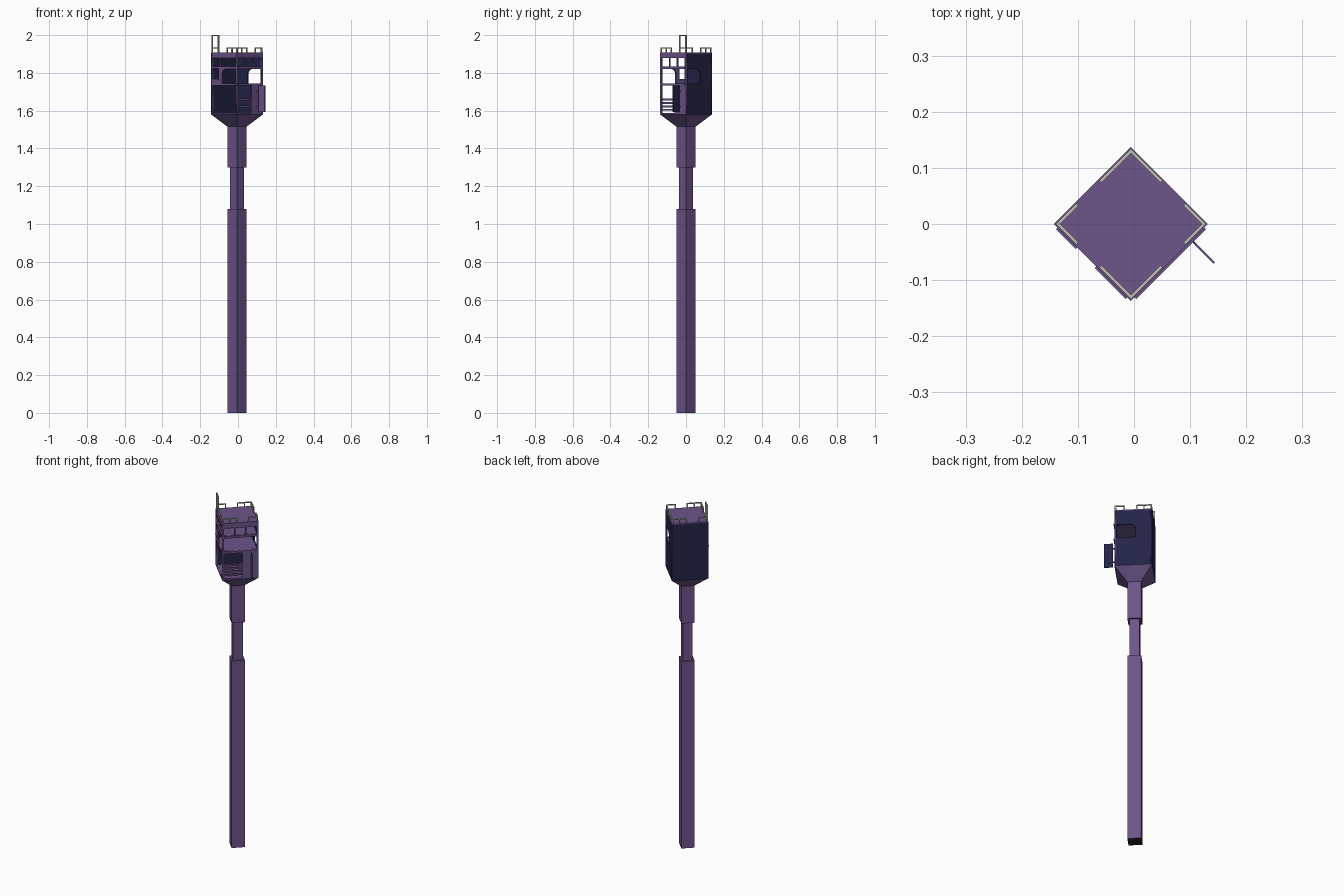
import bpy, bmesh, math
from mathutils import Matrix, Vector

if "Cube" in bpy.data.objects:
    bpy.data.objects.remove(bpy.data.objects["Cube"])

# Whole tower is built square to the axes, then turned 45 degrees
ROOT = Matrix.Translation((-0.0055, 0, 0)) @ Matrix.Rotation(math.radians(45), 4, 'Z')
H, T = 0.097, 0.007        # cabin half width, wall thickness


def material(name, rgb):
    m = bpy.data.materials.new(name)
    m.diffuse_color = (*rgb, 1)
    m.use_nodes = True
    m.node_tree.nodes["Principled BSDF"].inputs["Base Color"].default_value = m.diffuse_color
    return m


PURPLE = material("purple_paint", (0.150, 0.089, 0.255))
NAVY = material("navy_metal", (0.017, 0.018, 0.064))
GREY = material("pale_grey_rail", (0.52, 0.52, 0.45))
DARK = material("dark_underside", (0.02, 0.02, 0.025))


def add(name, mesh, mats, rule=None):
    mesh.transform(ROOT)
    for m in mats:
        mesh.materials.append(m)
    if rule:
        for p in mesh.polygons:
            p.material_index = rule(p)
    ob = bpy.data.objects.new(name, mesh)
    bpy.context.collection.objects.link(ob)
    return ob


def boxes(name, specs, mats, rule=None, top=None):
    """Join axis-aligned boxes given as (min corner, max corner); top scales the upper end."""
    bm = bmesh.new()
    for lo, hi in specs:
        lo, hi = Vector(lo), Vector(hi)
        mat = Matrix.Translation((lo + hi) / 2) @ Matrix.Diagonal((*(hi - lo), 1))
        for v in bmesh.ops.create_cube(bm, size=1, matrix=mat)['verts']:
            if top and v.co.z > (lo.z + hi.z) / 2:
                v.co.x *= top
                v.co.y *= top
    mesh = bpy.data.meshes.new(name)
    bm.to_mesh(mesh)
    bm.free()
    return add(name, mesh, mats, rule)


def block(name, half, z0, z1, mat, top=None, rule=None):
    mats = mat if isinstance(mat, list) else [mat]
    return boxes(name, [((-half, -half, z0), (half, half, z1))], mats, rule, top)


def rect(a0, a1, z0, z1):
    return [(a0, z0), (a1, z0), (a1, z1), (a0, z1)]


def arch(a0, a1, z0, z1, r, side):
    """Opening with one rounded upper corner (side = +1 for the a1 end, -1 for the a0 end)."""
    pts = [(a0, z0), (a1, z0)]
    arc = [math.pi / 2 * i / 8 for i in range(9)]
    if side > 0:
        pts += [(a1 - r + r * math.cos(t), z1 - r + r * math.sin(t)) for t in arc]
        pts.append((a0, z1))
    else:
        pts.append((a1, z1))
        pts += [(a0 + r - r * math.sin(t), z1 - r + r * math.cos(t)) for t in arc]
    return pts


def wall(name, turn, half, holes, mat):
    """Upright plate with cut openings; turn is the angle from the main face."""
    cu = bpy.data.curves.new(name, 'CURVE')
    cu.dimensions, cu.fill_mode, cu.extrude = '2D', 'BOTH', T / 2
    for pts in [rect(-half, half, 1.58, 1.902)] + holes:
        sp = cu.splines.new('POLY')
        sp.points.add(len(pts) - 1)
        for p, (a, z) in zip(sp.points, pts):
            p.co = (a, z, 0, 1)
        sp.use_cyclic_u = True
    tmp = bpy.data.objects.new(name + "_outline", cu)
    bpy.context.collection.objects.link(tmp)
    dg = bpy.context.evaluated_depsgraph_get()
    mesh = bpy.data.meshes.new_from_object(tmp.evaluated_get(dg))
    bpy.data.objects.remove(tmp)
    mesh.materials.clear()
    mesh.transform(Matrix.Rotation(math.radians(turn), 4, 'Z')
                   @ Matrix.Translation((0, -H + T / 2, 0))
                   @ Matrix.Rotation(math.pi / 2, 4, 'X'))
    return add(name, mesh, [mat])


# Telescoping column and flared support
block("lower_column", 0.0355, 0, 1.08, [PURPLE, DARK], rule=lambda p: int(p.normal.z < -0.5))
block("middle_column", 0.0262, 1.08, 1.30, PURPLE)
block("upper_column", 0.0355, 1.30, 1.52, PURPLE)
block("flared_support", 0.0355, 1.515, 1.58, PURPLE, top=H / 0.0355)

# Cabin walls: two open purple sides, two navy sides
strip = [rect(-0.086 + 0.059 * i, -0.032 + 0.059 * i, 1.835, 1.878) for i in range(3)]
wall("main_wall", 0, H, strip + [rect(-0.087, 0.087, 1.745, 1.82),
                                 rect(-0.087, 0.012, 1.588, 1.732)], PURPLE)
wall("left_wall", -90, H - T, strip + [arch(-0.016, 0.087, 1.745, 1.82, 0.03, -1),
                                       rect(-0.087, -0.04, 1.768, 1.823),
                                       rect(-0.087, 0.087, 1.588, 1.732)], PURPLE)
wall("right_wall", 90, H - T, [arch(-0.087, 0.012, 1.745, 1.82, 0.03, 1)], NAVY)
wall("back_wall", 180, H, [], NAVY)

# Floors and roof
block("cabin_floor", H - T, 1.58, 1.586, PURPLE)
block("upper_deck", H - T, 1.734, 1.743, PURPLE)
block("window_deck", H - T, 1.823, 1.832, PURPLE)
block("roof", H, 1.902, 1.907, PURPLE)

# Proud sills on the two open sides
E = H + 0.004
boxes("front_sills", [((-0.088, -E, 1.733), (0.088, -H, 1.744)),
                      ((-0.088, -E, 1.822), (0.088, -H, 1.833))], [PURPLE])
boxes("left_sills", [((-E, -0.088, 1.733), (-H, -0.010, 1.744)),
                     ((-E, 0.038, 1.760), (-H, 0.088, 1.768))], [PURPLE])

# Slatted bench inside the lower doorway
boxes("bench_slats", [((-0.085, -0.090, 1.60 + 0.018 * i), (0.010, -0.082, 1.61 + 0.018 * i))
                      for i in range(4)], [PURPLE])

# Side panel standing out from the main wall on two brackets
boxes("side_panel", [((0.054, -0.154, 1.593), (0.058, -0.107, 1.732))], [PURPLE, NAVY],
      rule=lambda p: int(p.normal.x + p.normal.y > 0.5))
boxes("panel_brackets", [((0.0545, -0.108, z), (0.0575, -H, z + 0.006)) for z in (1.62, 1.70)], [NAVY])


# Roof rails: an L at each corner, with one tall frame
def rail(name, corner, d, length, top, posts):
    c, d = Vector((*corner, 0)), Vector((*d, 0))
    w = 0.003
    parts = []
    for i in range(posts):
        q = c + d * length * i / (posts - 1)
        parts.append(((q.x - w, q.y - w, 1.905), (q.x + w, q.y + w, top)))
    e = c + d * length
    parts.append(((min(c.x, e.x) - w, min(c.y, e.y) - w, top - 0.005),
                  (max(c.x, e.x) + w, max(c.y, e.y) + w, top)))
    boxes(name, parts, [GREY])


R = H - 0.005
for sx, sy, label in ((1, 1, "back"), (-1, -1, "front"), (1, -1, "right"), (-1, 1, "left")):
    length, posts = (0.074, 3) if sx == sy else (0.046, 2)
    rail(label + "_rail_a", (sx * R, sy * R), (-sx, 0), length, 1.934, posts)
    tall = label == "left"
    rail("tall_frame" if tall else label + "_rail_b", (sx * R, sy * R), (0, -sy),
         length, 2.0 if tall else 1.934, posts)
